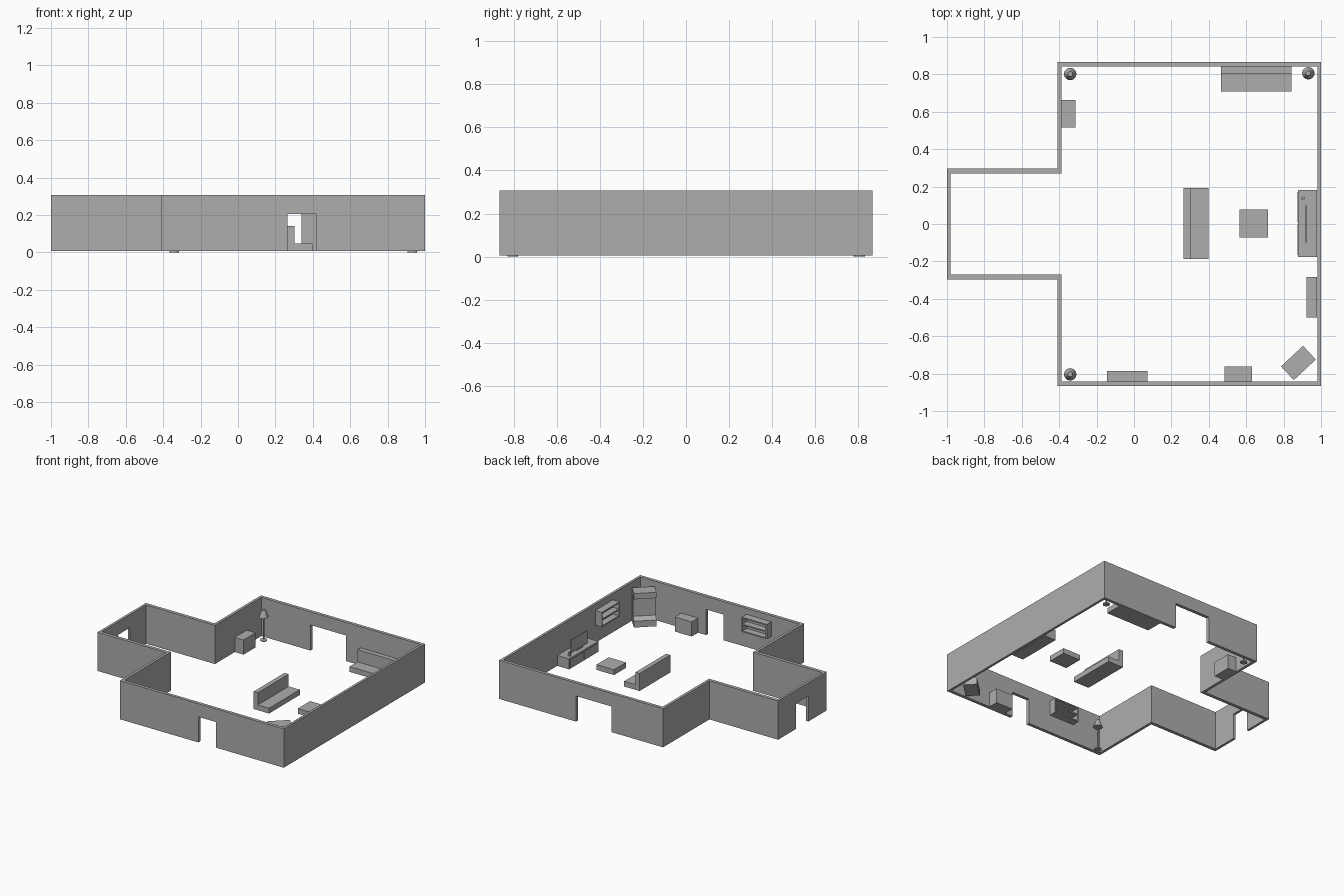
import bpy, bmesh, math
from mathutils import Matrix, Vector

if "Cube" in bpy.data.objects:
    bpy.data.objects.remove(bpy.data.objects["Cube"])

FLOOR, TOP = 0.006, 0.307
mat = bpy.data.materials.new("plain grey")
mat.diffuse_color = (0.42, 0.42, 0.42, 1)
mat.use_nodes = True
mat.node_tree.nodes["Principled BSDF"].inputs["Base Color"].default_value = mat.diffuse_color


def add(name, bm):
    bmesh.ops.recalc_face_normals(bm, faces=bm.faces)
    me = bpy.data.meshes.new(name)
    bm.to_mesh(me)
    bm.free()
    me.materials.append(mat)
    ob = bpy.data.objects.new(name, me)
    bpy.context.collection.objects.link(ob)
    return ob


def put_box(bm, x0, x1, y0, y1, z0, z1):
    c = Vector(((x0 + x1) / 2, (y0 + y1) / 2, (z0 + z1) / 2))
    m = Matrix.Translation(c) @ Matrix.Diagonal((x1 - x0, y1 - y0, z1 - z0, 1))
    bmesh.ops.create_cube(bm, size=1, matrix=m)


def box(name, *b):
    bm = bmesh.new()
    put_box(bm, *b)
    return add(name, bm)


def prism(name, profile, width):
    """Extrude a (depth, height) profile along local y, centred."""
    bm = bmesh.new()
    f = bm.faces.new([bm.verts.new((d, -width / 2, z)) for d, z in profile])
    r = bmesh.ops.extrude_face_region(bm, geom=[f])
    vs = [v for v in r["geom"] if isinstance(v, bmesh.types.BMVert)]
    bmesh.ops.translate(bm, verts=vs, vec=(0, width, 0))
    return add(name, bm)


def place(ob, x, y, deg):
    ob.location = (x, y, 0)
    ob.rotation_euler.z = math.radians(deg)


# walls: T-shaped ring, extruded upward
def outline(xa, xb, xc, ya, yb):
    half = [(xa, -ya), (xb, -ya), (xb, -yb), (xc, -yb)]
    return half + [(x, -y) for x, y in reversed(half)]


bm = bmesh.new()
rings = [[bm.verts.new((x, y, FLOOR)) for x, y in pts] for pts in
         (outline(-1, -0.409, 1, 0.297, 0.866),
          outline(-0.981, -0.388, 0.981, 0.271, 0.841))]
o, n = rings
faces = [bm.faces.new((o[i], o[(i + 1) % 8], n[(i + 1) % 8], n[i])) for i in range(8)]
r = bmesh.ops.extrude_face_region(bm, geom=faces)
bmesh.ops.translate(bm, vec=(0, 0, TOP - FLOOR),
                    verts=[v for v in r["geom"] if isinstance(v, bmesh.types.BMVert)])
# an extruded region keeps its starting faces only when asked; rebuild the underside if missing
for i in range(8):
    q = (o[i], o[(i + 1) % 8], n[(i + 1) % 8], n[i])
    if all(v.is_valid for v in q) and bm.faces.get(q) is None:
        bm.faces.new(q)
walls = add("walls", bm)

# doorways cut through the walls
doors = [(0.265, 0.417, -0.9, -0.8, -0.1, 0.205),
         (0.035, 0.34, 0.8, 0.9, -0.1, 0.205),
         (-1.05, -0.93, -0.075, 0.075, -0.1, 0.205)]
for d in doors:
    cut = box("door_cutter", *d)
    mod = walls.modifiers.new("doorway", "BOOLEAN")
    mod.operation, mod.solver, mod.object = "DIFFERENCE", "EXACT", cut
    bpy.context.view_layer.objects.active = walls
    bpy.ops.object.modifier_apply(modifier=mod.name)
    bpy.data.objects.remove(cut)

# two sofas with an L-shaped profile (back at local x = 0)
L = [(0, FLOOR), (0.132, FLOOR), (0.132, 0.047), (0.036, 0.047), (0.036, 0.142), (0, 0.142)]
place(prism("centre_sofa", L, 0.378), 0.265, 0.003, 0)
place(prism("back_sofa", L, 0.378), 0.653, 0.841, -90)

# coffee table
box("coffee_table", 0.565, 0.716, -0.072, 0.077, FLOOR, 0.047)

# television stand with two door plates, screen and small box
box("television_stand", 0.878, 0.978, -0.177, 0.181, FLOOR, 0.088)
for y in (-0.165, 0.009):
    box("stand_door", 0.875, 0.88, y, y + 0.162, 0.018, 0.076)
box("television_screen", 0.917, 0.925, -0.098, 0.10, 0.094, 0.192)
box("television_foot", 0.912, 0.93, -0.035, 0.035, 0.086, 0.096)
box("small_speaker", 0.896, 0.911, 0.13, 0.145, 0.086, 0.118)

# low cabinets
box("front_cabinet", 0.485, 0.63, -0.841, -0.763, FLOOR, 0.12)
box("left_cabinet", -0.388, -0.313, 0.515, 0.662, FLOOR, 0.12)


# hanging shelves, back on local x = 0
def shelf(name, x, y, deg, w=0.216, d=0.056, z0=0.145, z1=0.26, t=0.009):
    bm = bmesh.new()
    h = w / 2
    put_box(bm, 0, 0.005, -h, h, z0, z1)
    for z in (z0, (z0 + z1 - t) / 2, z1 - t):
        put_box(bm, 0.005, d, -h + t, h - t, z, z + t)
    for s in (-h, h - t):
        put_box(bm, 0.005, d, s, s + t, z0, z1)
    place(add(name, bm), x, y, deg)


shelf("front_wall_shelf", -0.037, -0.841, 90)
shelf("right_wall_shelf", 0.978, -0.392, 180)

# corner cabinet: recessed front between base and hood
C = [(-0.05, FLOOR), (0.05, FLOOR), (0.05, 0.055), (0.01, 0.075),
     (0.01, 0.245), (0.05, 0.225), (0.05, 0.27), (-0.05, 0.27)]
place(prism("corner_cabinet", C, 0.161), 0.879, -0.743, 133)

# standing lamps: lathed base, pole and shade
LAMP = [(0, 0), (0.025, 0), (0.025, 0.006), (0.005, 0.011), (0.005, 0.185),
        (0.033, 0.183), (0.013, 0.238), (0, 0.238)]
for name, x, y in (("back_left_lamp", -0.341, 0.802), ("back_right_lamp", 0.932, 0.806),
                   ("front_left_lamp", -0.341, -0.804)):
    bm = bmesh.new()
    vs = [bm.verts.new((r, 0, z)) for r, z in LAMP]
    es = [bm.edges.new(p) for p in zip(vs, vs[1:])]
    bmesh.ops.spin(bm, geom=vs + es, cent=(0, 0, 0), axis=(0, 0, 1),
                   angle=2 * math.pi, steps=24)
    bmesh.ops.remove_doubles(bm, verts=bm.verts, dist=1e-5)
    lamp = add(name, bm)
    lamp.location = (x, y, 0)
    bpy.ops.object.select_all(action="DESELECT")
    lamp.select_set(True)
    bpy.context.view_layer.objects.active = lamp
    bpy.ops.object.shade_smooth_by_angle()
